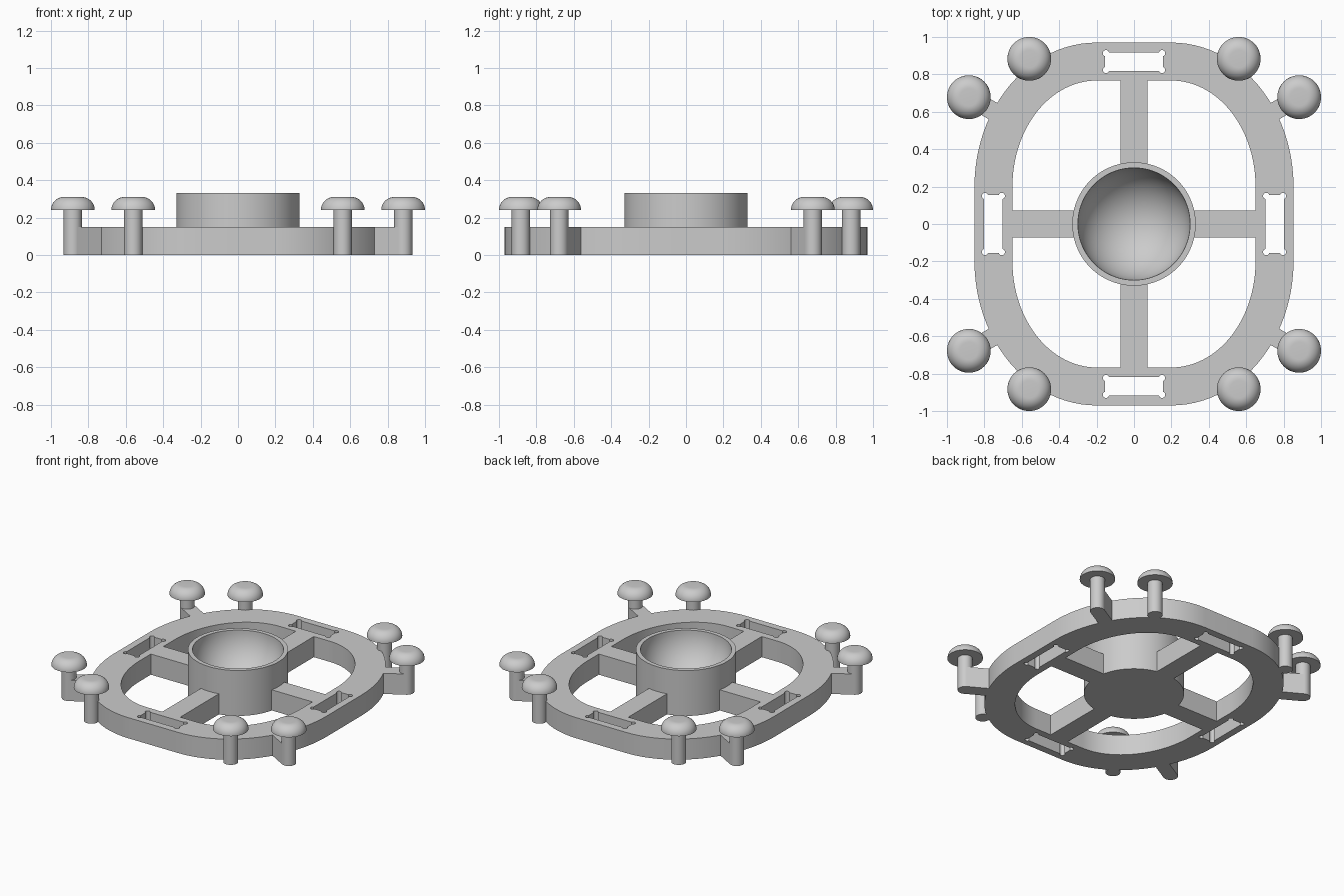
import bpy, bmesh, math
from math import sin, cos, radians, pi
from mathutils import Matrix

cube = bpy.data.objects.get("Cube")
if cube:
    bpy.data.objects.remove(cube, do_unlink=True)

PLATE = 0.15          # thickness of ring, spokes and arms

grey = bpy.data.materials.new("light grey plastic")
grey.use_nodes = True
grey.diffuse_color = (0.6, 0.6, 0.6, 1)
grey.node_tree.nodes["Principled BSDF"].inputs["Base Color"].default_value = (0.6, 0.6, 0.6, 1)


def finish(name, bm):
    """Clean the mesh, make an object and shade it."""
    bmesh.ops.remove_doubles(bm, verts=bm.verts, dist=1e-5)
    bmesh.ops.recalc_face_normals(bm, faces=bm.faces)
    mesh = bpy.data.meshes.new(name)
    bm.to_mesh(mesh)
    bm.free()
    mesh.materials.append(grey)
    obj = bpy.data.objects.new(name, mesh)
    bpy.context.collection.objects.link(obj)
    bpy.ops.object.select_all(action='DESELECT')
    obj.select_set(True)
    bpy.context.view_layer.objects.active = obj
    bpy.ops.object.shade_smooth_by_angle(angle=radians(30))
    return obj


def arc(cx, cy, rx, ry, start, end, steps):
    angles = [radians(start + (end - start) * i / steps) for i in range(steps + 1)]
    return [(cx + rx * cos(a), cy + ry * sin(a)) for a in angles]


def lathe(name, profile, x=0, y=0, steps=64):
    bm = bmesh.new()
    verts = [bm.verts.new((r, 0, z)) for r, z in profile]
    edges = [bm.edges.new(pair) for pair in zip(verts, verts[1:])]
    bmesh.ops.spin(bm, geom=verts + edges, cent=(0, 0, 0), axis=(0, 0, 1),
                   angle=2 * pi, steps=steps)
    bmesh.ops.translate(bm, verts=bm.verts, vec=(x, y, 0))
    return finish(name, bm)


def bar(name, start, length, width, angle):
    """Box on the ground running from a start point along an angle."""
    bm = bmesh.new()
    bmesh.ops.create_cube(bm, size=1)
    bm.transform(Matrix.Translation((*start, 0)) @ Matrix.Rotation(angle, 4, 'Z')
                 @ Matrix.Diagonal((length, width, PLATE, 1))
                 @ Matrix.Translation((0.5, 0, 0.5)))
    return finish(name, bm)


def rounded(hx, hy):
    """Outline with short straight sides and elliptical corners."""
    f = 0.2
    pts = []
    for q, (sx, sy) in enumerate([(1, 1), (-1, 1), (-1, -1), (1, -1)]):
        pts += arc(sx * f, sy * f, hx - f, hy - f, q * 90, q * 90 + 90, 24)
    return pts


def slot(cx, cy, upright):
    """Rectangle with small round reliefs in its corners."""
    quarter = arc(0.15, 0.045, 0.017, 0.017, -73, 163, 12)
    pts = []
    for sx, sy in [(1, 1), (-1, 1), (-1, -1), (1, -1)]:
        corner = [(sx * x, sy * y) for x, y in quarter]
        pts += corner if sx * sy > 0 else corner[::-1]
    return [(cx - y, cy + x) if upright else (cx + x, cy + y) for x, y in pts]


# Ring plate with its opening and four slots
outlines = [rounded(0.853, 0.97), rounded(0.65, 0.767)]
for s in (1, -1):
    outlines += [slot(0, s * 0.868, False), slot(s * 0.752, 0, True)]
curve = bpy.data.curves.new("ring outline", 'CURVE')
curve.dimensions = '2D'
curve.fill_mode = 'BOTH'
curve.extrude = PLATE / 2
for pts in outlines:
    spline = curve.splines.new('POLY')
    spline.points.add(len(pts) - 1)
    for p, (x, y) in zip(spline.points, pts):
        p.co = (x, y, 0, 1)
    spline.use_cyclic_u = True
helper = bpy.data.objects.new("ring outline", curve)
bpy.context.collection.objects.link(helper)
bpy.context.view_layer.update()
bm = bmesh.new()
bm.from_mesh(helper.to_mesh())
helper.to_mesh_clear()
bpy.data.objects.remove(helper, do_unlink=True)
bmesh.ops.translate(bm, verts=bm.verts, vec=(0, 0, PLATE / 2))
finish("ring", bm)

# Hub cup with a hemispherical bowl
bowl = arc(0, 0.33, 0.3, 0.3, 0, -90, 24)
lathe("hub_cup", [(0, 0), (0.33, 0), (0.33, 0.33)] + bowl, steps=96)

# Spokes from hub to ring
for name, a, end in [("left", 0, 0.65), ("back", 90, 0.767),
                     ("right", 180, 0.65), ("front", 270, 0.767)]:
    t = radians(a)
    bar(name + "_spoke", (0.31 * cos(t), 0.31 * sin(t)), end - 0.31, 0.145, t)

# Pegs with domed caps, the outer ones carried on short arms
peg = [(0, 0), (0.049, 0), (0.049, 0.24), (0.117, 0.24)]
peg += arc(0.047, 0.24, 0.07, 0.07, 0, 90, 12)[1:] + [(0, 0.31)]
for sx, side in [(1, "left"), (-1, "right")]:
    for sy, end in [(1, "back"), (-1, "front")]:
        tag = end + "_" + side
        lathe(tag + "_inner_peg", peg, sx * 0.56, sy * 0.883, 48)
        lathe(tag + "_outer_peg", peg, sx * 0.883, sy * 0.678, 48)
        bar(tag + "_arm", (sx * 0.883, sy * 0.678), 0.165, 0.098,
            math.atan2(-sy * 0.5, -sx * 0.87))
